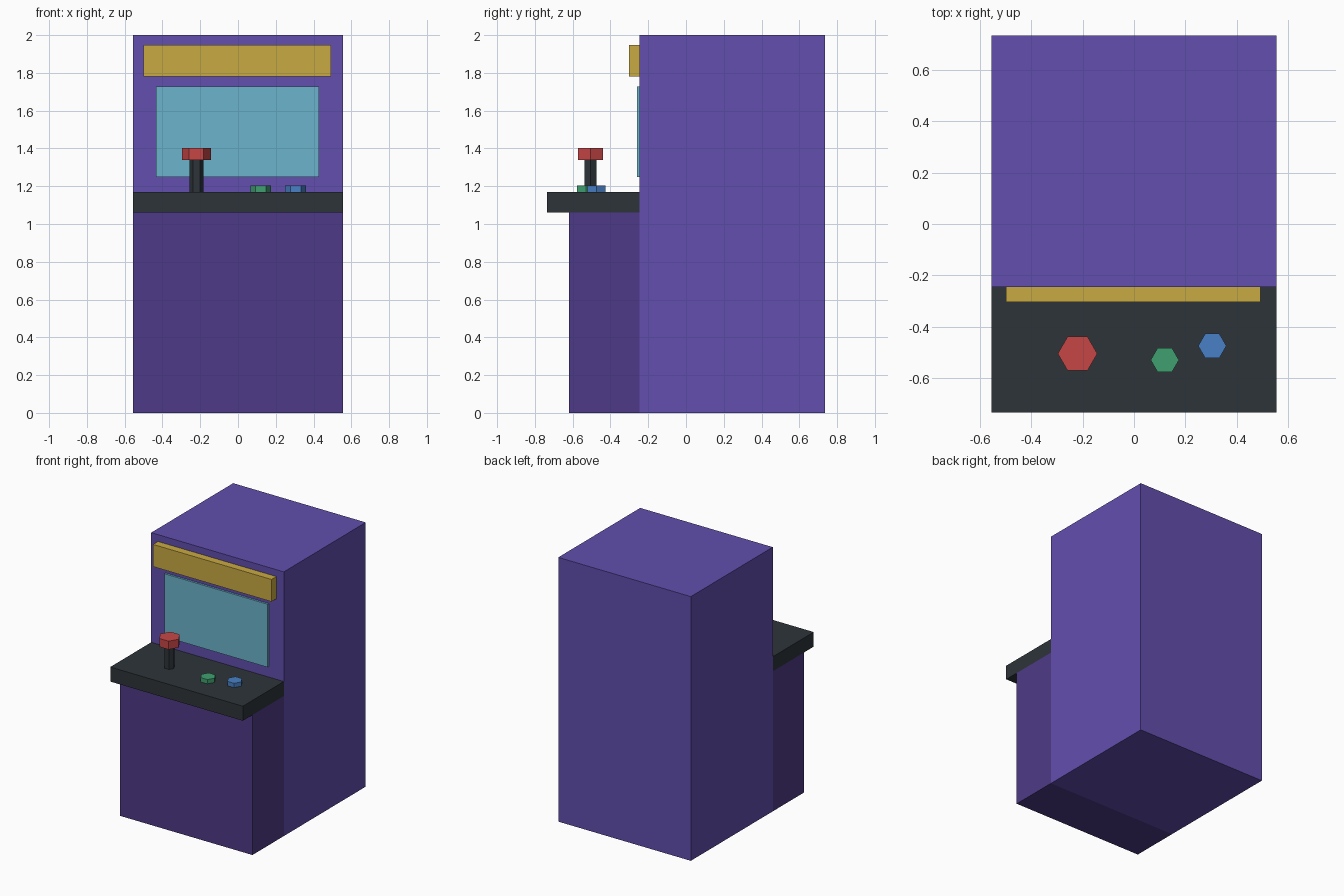
import bpy
import math

if "Cube" in bpy.data.objects:
    bpy.data.objects.remove(bpy.data.objects["Cube"])


def material(name, r, g, b):
    """Flat colour from 0-255 display values."""
    def lin(c):
        c /= 255
        return c / 12.92 if c <= 0.04045 else ((c + 0.055) / 1.055) ** 2.4
    m = bpy.data.materials.new(name)
    m.diffuse_color = (lin(r), lin(g), lin(b), 1)
    m.use_nodes = True
    m.node_tree.nodes["Principled BSDF"].inputs["Base Color"].default_value = m.diffuse_color
    return m


def finish(name, mat):
    ob = bpy.context.object
    ob.name = name
    ob.data.materials.append(mat)
    bpy.ops.object.transform_apply(location=False, rotation=True, scale=True)
    return ob


def box(name, mat, x, y, z):
    """Box from (min, max) ranges on each axis."""
    centre = [(a + b) / 2 for a, b in (x, y, z)]
    bpy.ops.mesh.primitive_cube_add(size=1, location=centre)
    bpy.context.object.scale = [b - a for a, b in (x, y, z)]
    return finish(name, mat)


def hexagon(name, mat, x, y, radius, z0, z1):
    """Six-sided prism with corners pointing along x."""
    bpy.ops.mesh.primitive_cylinder_add(
        vertices=6, radius=radius, depth=z1 - z0,
        location=(x, y, (z0 + z1) / 2), rotation=(0, 0, math.radians(30)))
    return finish(name, mat)


purple = material("purple", 98, 78, 174)
dark_purple = material("dark purple", 78, 58, 135)
charcoal = material("charcoal", 45, 52, 57)
gold = material("gold", 201, 170, 66)
cyan = material("screen cyan", 108, 180, 204)
red = material("red", 198, 70, 70)
green = material("green", 64, 160, 112)
blue = material("blue", 72, 128, 198)

W = 0.555        # half width of the cabinet
FRONT = -0.245   # front plane of the tall body
DECK = 1.17      # top of the control deck

# Cabinet
box("cabinet_body", purple, (-W, W), (FRONT, 0.735), (0, 2))
box("lower_cabinet", dark_purple, (-W, W), (-0.62, FRONT), (0, 1.06))
box("control_deck", charcoal, (-W, W), (-0.735, FRONT), (1.06, DECK))

# Display and sign
box("screen", cyan, (-0.435, 0.43), (-0.26, FRONT), (1.25, 1.727))
box("marquee", gold, (-0.499, 0.493), (-0.303, FRONT), (1.78, 1.948))

# Joystick and buttons
hexagon("joystick_shaft", charcoal, -0.22, -0.505, 0.037, DECK, 1.34)
hexagon("joystick_knob", red, -0.22, -0.505, 0.077, 1.34, 1.403)
for name, mat, x, y in (("green_button", green, 0.12, -0.53),
                        ("blue_button", blue, 0.305, -0.475)):
    hexagon(name, mat, x, y, 0.055, DECK, 1.203)

# Rotate each prism corner onto the x axis if needed
for ob in bpy.data.objects:
    if len(ob.data.vertices) == 12:
        size_x, size_y = ob.dimensions[0], ob.dimensions[1]
        xs = [v.co.x for v in ob.data.vertices]
        ys = [v.co.y for v in ob.data.vertices]
        if max(xs) - min(xs) < max(ys) - min(ys):
            for v in ob.data.vertices:
                v.co.x, v.co.y = v.co.y, -v.co.x
